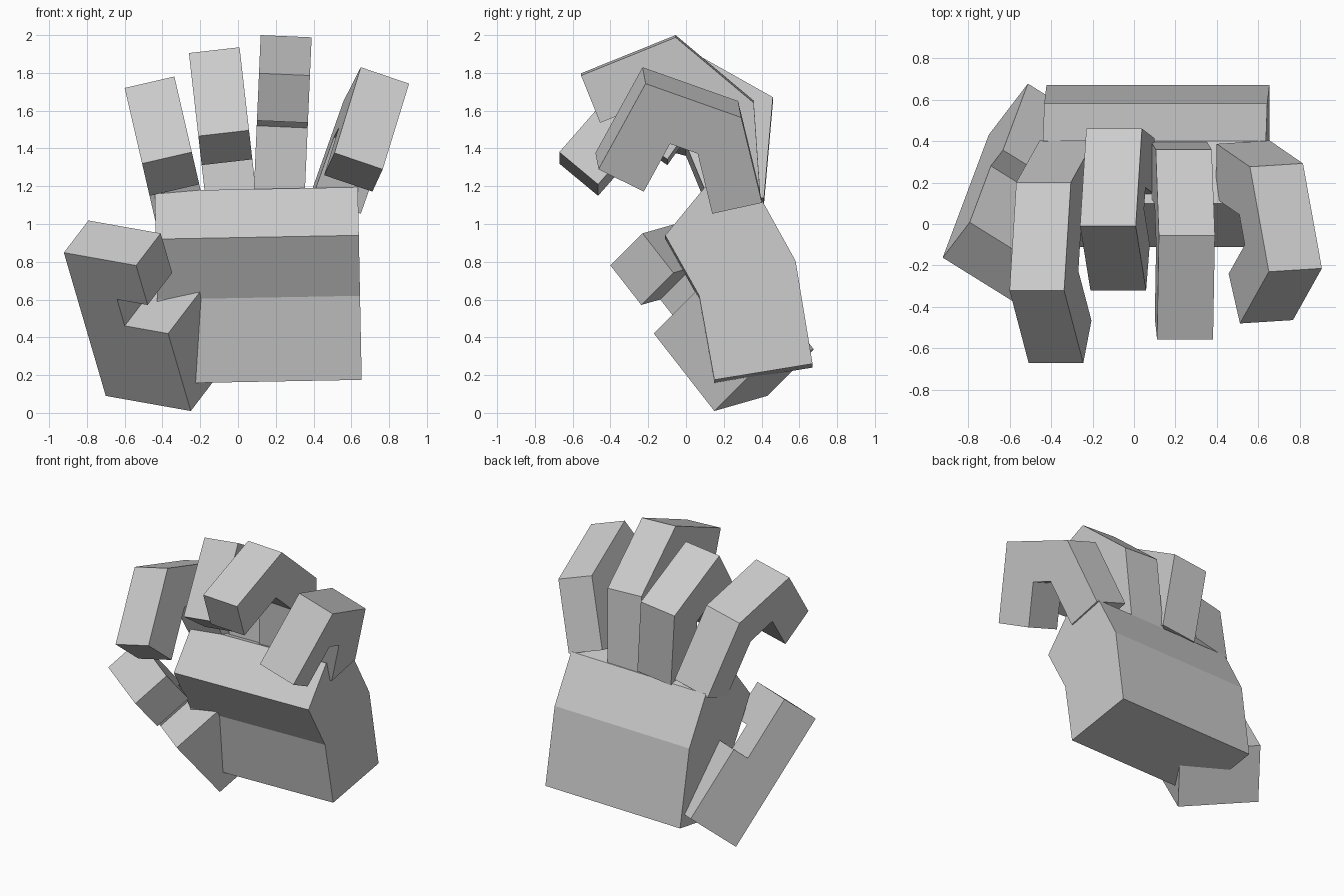
import bpy, bmesh
from math import sin, cos, radians
from mathutils import Vector

if "Cube" in bpy.data.objects:
    bpy.data.objects.remove(bpy.data.objects["Cube"])


def prism(name, pts, vec):
    """Extrude a planar outline along vec into a closed solid."""
    bm = bmesh.new()
    vs = [bm.verts.new(p) for p in pts]
    face = bm.faces.new(vs)
    ext = bmesh.ops.extrude_face_region(bm, geom=[face], use_keep_orig=True)
    new = [g for g in ext["geom"] if isinstance(g, bmesh.types.BMVert)]
    bmesh.ops.translate(bm, verts=new, vec=vec)
    bmesh.ops.recalc_face_normals(bm, faces=bm.faces[:])
    me = bpy.data.meshes.new(name)
    bm.to_mesh(me)
    bm.free()
    ob = bpy.data.objects.new(name, me)
    bpy.context.collection.objects.link(ob)
    return ob


T = 0.27  # finger thickness and width


def finger(name, knuckle, roll, bends, base_len=0.54, yaw=0.0):
    """Three mitred segments; knuckle is the upper outer joint, bends are from vertical."""
    a = [radians(b) for b in bends]
    d = [Vector((-sin(t), cos(t))) for t in a]
    n = [Vector((-cos(t), -sin(t))) for t in a]
    k1 = -d[1] * 0.54
    k2 = Vector((0, 0))
    outer = [k1 - d[0] * base_len, k1, k2, d[2] * 0.54]

    def mitre(i, j):
        s = n[i] + n[j]
        return s * (2 * T / s.length_squared)

    offs = [n[0] * T, mitre(0, 1), mitre(1, 2), n[2] * T]
    outline = outer + [p + o for p, o in zip(outer, offs)][::-1]
    r = radians(roll)
    pts = [Vector(knuckle) + Vector((sin(r) * v - yaw * u, u, cos(r) * v)) for u, v in outline]
    return prism(name, pts, Vector((cos(r), yaw, -sin(r))) * T)


# Palm: side profile extruded across the hand
profile = [(0.15, 0.155), (0.67, 0.24), (0.58, 0.785), (0.40, 1.11),
           (0.10, 1.175), (-0.11, 0.92), (0.07, 0.60)]
prism("palm", [Vector((-0.42 - 0.02 * (z - 0.15), y, z)) for y, z in profile],
      Vector((1.075, 0, 0.02)))

# Four fingers
finger("index_finger", (-0.60, -0.32, 1.72), -13, (22, 74.5, 139.5))
finger("middle_finger", (-0.26, -0.01, 1.905), -6.5, (-5, 60.5, 145))
finger("ring_finger", (0.12, -0.055, 2.0), 2.5, (4, 50, 112))
finger("little_finger", (0.65, -0.23, 1.83), 18.8, (13, 69.5, 152.5), 0.49, 0.06)

# Thumb: thick lower block and a thinner hooked tip in one tilted plane
O = Vector((-0.25, 0.15, 0.01))
W = Vector((-0.45, 0.28, 0.08))      # across
H = Vector((-0.12, -0.32, 0.41))     # up
D = Vector((0.13, 0.17, 0.17))       # depth


def plane(coords):
    return [O + W * s + H * t for s, t in coords]


prism("thumb_base", plane([(0, 0), (1, 0), (1, 1), (0, 1)]), D * 1.45)
prism("thumb_tip", plane([(1, 0.9), (1, 1.85), (0.15, 1.85), (0.15, 1.34),
                          (0.51, 1.34), (0.51, 0.9)]), D)
